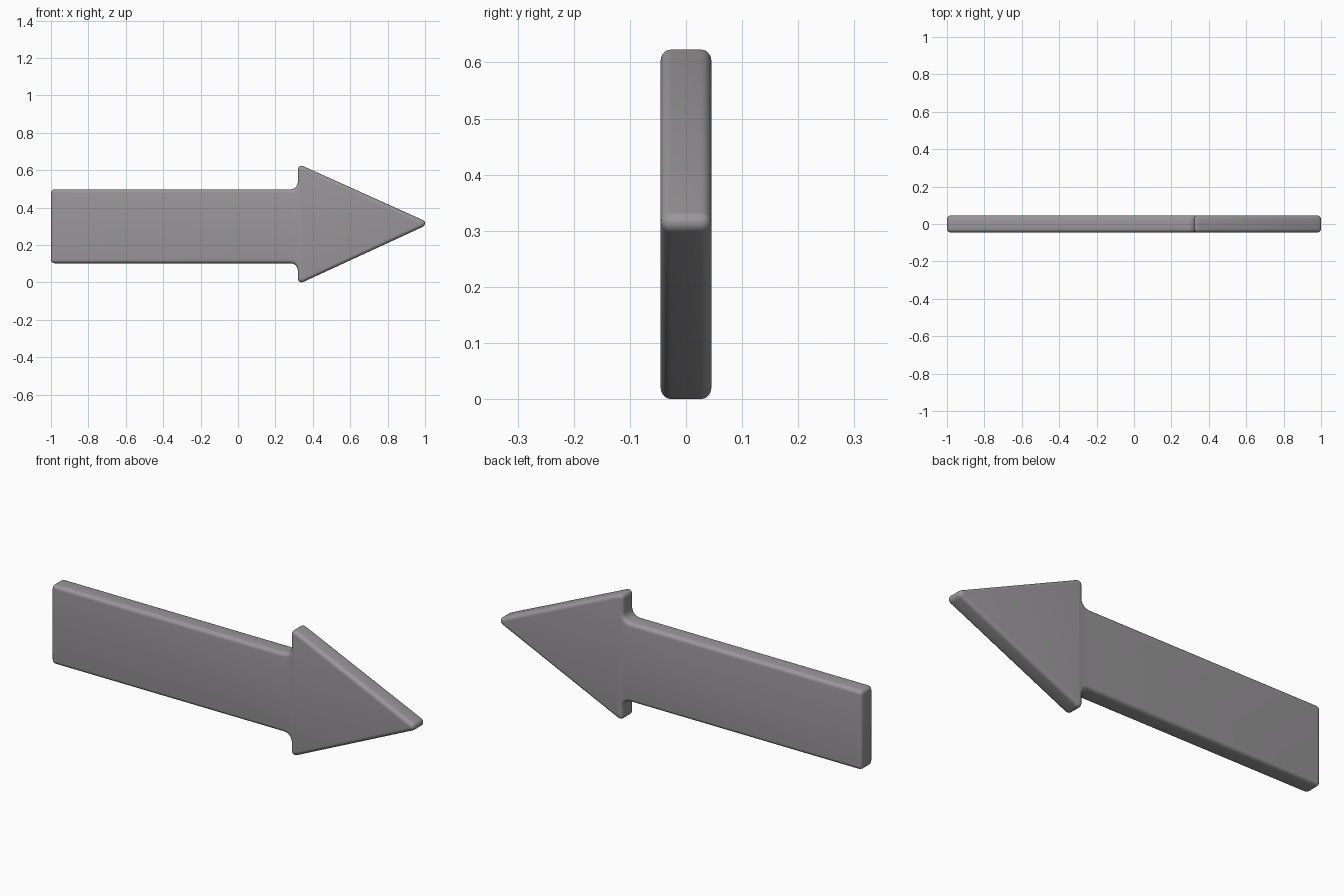
import bpy, bmesh, math

if "Cube" in bpy.data.objects:
    bpy.data.objects.remove(bpy.data.objects["Cube"])

HALF, ROUND, STEPS = 0.045, 0.019, 5   # half thickness, rim rounding, arc steps
R, FILLET = 0.02, 0.04                 # outer corner radius, inner fillet radius

# Corner arcs, counter-clockwise: centre x, z, radius (negative = concave),
# and start/end angle of the outward normal
LOW = 360 - math.degrees(math.atan2(0.64, 0.295))
UP = math.degrees(math.atan2(0.64, 0.288))
corners = [
    (-0.98, 0.122, R, 180, 270),           # tail lower
    (0.28, 0.062, -FILLET, 270, 180),      # lower inner fillet
    (0.34, 0.02, R, 180, LOW),             # head lower barb
    (0.98, 0.315, R, LOW, UP + 360),       # tip
    (0.34, 0.603, R, UP, 180),             # head upper barb
    (0.28, 0.537, -FILLET, 180, 90),       # upper inner fillet
    (-0.98, 0.477, R, 90, 180),            # tail upper
]


def outline(inset):
    """Arrow outline in x, z moved inward by inset."""
    pts = []
    for cx, cz, r, a0, a1 in corners:
        for i in range(STEPS + 1):
            a = math.radians(a0 + (a1 - a0) * i / STEPS)
            pts.append((cx + (r - inset) * math.cos(a), cz + (r - inset) * math.sin(a)))
    return pts


# Stack of outlines from front to back with quarter-round rims
layers = []
for i in range(STEPS + 1):
    t = math.pi / 2 * i / STEPS
    layers.append((-HALF + ROUND * (1 - math.sin(t)), ROUND * (1 - math.cos(t))))
layers = layers[::-1] + [(-y, d) for y, d in layers]
layers = sorted(layers)

bm = bmesh.new()
rings = [[bm.verts.new((x, y, z)) for x, z in outline(d)] for y, d in layers]
for a, b in zip(rings, rings[1:]):
    for i in range(len(a)):
        j = (i + 1) % len(a)
        bm.faces.new((a[i], a[j], b[j], b[i]))
bm.faces.new(rings[0])
bm.faces.new(rings[-1][::-1])
bmesh.ops.recalc_face_normals(bm, faces=bm.faces)

mesh = bpy.data.meshes.new("arrow")
bm.to_mesh(mesh)
bm.free()
arrow = bpy.data.objects.new("arrow", mesh)
bpy.context.collection.objects.link(arrow)

grey = bpy.data.materials.new("grey")
grey.diffuse_color = (0.32, 0.31, 0.32, 1)
grey.use_nodes = True
grey.node_tree.nodes["Principled BSDF"].inputs["Base Color"].default_value = grey.diffuse_color
mesh.materials.append(grey)

bpy.context.view_layer.objects.active = arrow
arrow.select_set(True)
bpy.ops.object.shade_smooth_by_angle(angle=math.radians(40))
